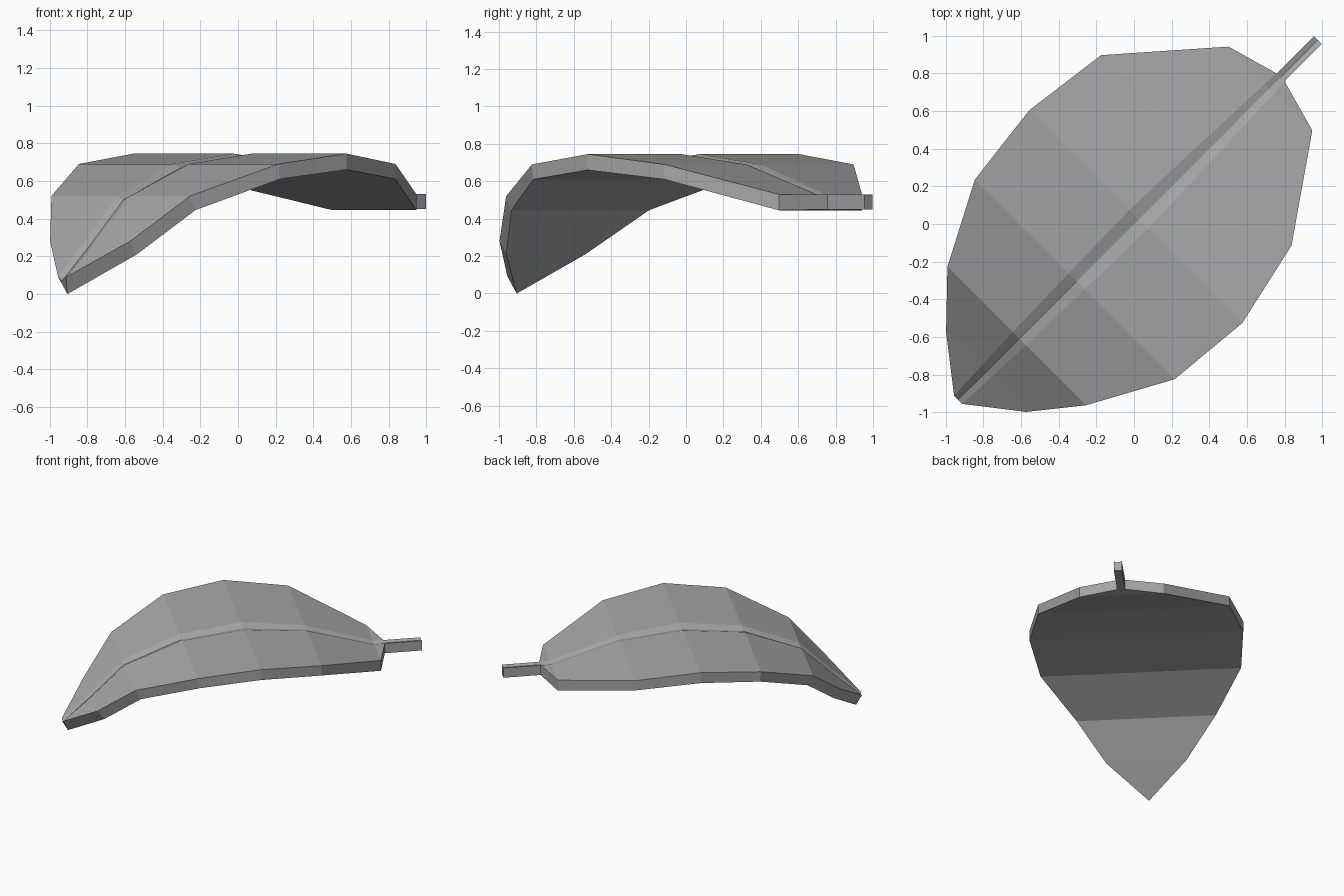
import bpy
import bmesh
from math import sqrt

cube = bpy.data.objects.get("Cube")
if cube:
    bpy.data.objects.remove(cube, do_unlink=True)

# One flat colour
grey = bpy.data.materials.new("mid_grey")
grey.use_nodes = True
colour = (0.38, 0.38, 0.38, 1.0)
grey.diffuse_color = colour
grey.node_tree.nodes["Principled BSDF"].inputs["Base Color"].default_value = colour

# Leaf stations from tip to stem end:
# along, top z, right width, left width, groove half width, groove depth,
# underside shift along, underside z
stations = [
    (-1.32, 0.09, 0.03, 0.03, 0.03, 0.02, 0.04, 0.00),
    (-1.11, 0.28, 0.30, 0.30, 0.04, 0.02, 0.05, 0.21),
    (-0.86, 0.52, 0.50, 0.54, 0.05, 0.02, 0.04, 0.445),
    (-0.43, 0.69, 0.735, 0.764, 0.06, 0.02, 0.01, 0.61),
    (0.035, 0.745, 0.778, 0.82, 0.07, 0.02, 0.00, 0.66),
    (0.51, 0.69, 0.672, 0.757, 0.055, 0.015, 0.00, 0.61),
    (1.02, 0.53, 0.318, 0.311, 0.035, 0.01, 0.00, 0.445),
    (1.10, 0.53, 0.03, 0.03, 0.03, 0.01, 0.00, 0.45),
    (1.38, 0.53, 0.03, 0.03, 0.03, 0.01, 0.00, 0.45),
]


def place(along, across, z):
    """Turn leaf coordinates onto the diagonal."""
    return ((along + across) / sqrt(2), (along - across) / sqrt(2), z)


bm = bmesh.new()
rings = []
for i, (u, z, right, left, g, depth, shift, low) in enumerate(stations):
    narrow = 0.0 if i == 0 else 1.0      # underside ends in a point
    ring = [(u, -left, z), (u, -g, z), (u, 0, z - depth), (u, g, z),
            (u, right, z), (u + shift, right * narrow, low),
            (u + shift, -left * narrow, low)]
    rings.append([bm.verts.new(place(*p)) for p in ring])

# Skin between stations, then close both ends
for a, b in zip(rings, rings[1:]):
    for k in range(len(a)):
        n = (k + 1) % len(a)
        bm.faces.new((a[k], a[n], b[n], b[k]))
bm.faces.new(rings[0])
bm.faces.new(rings[-1])

# Collapse the repeated corners at the tip and stem
bmesh.ops.remove_doubles(bm, verts=bm.verts, dist=0.0005)
bmesh.ops.recalc_face_normals(bm, faces=bm.faces)

mesh = bpy.data.meshes.new("leaf")
bm.to_mesh(mesh)
bm.free()
mesh.materials.append(grey)
leaf = bpy.data.objects.new("leaf", mesh)
bpy.context.collection.objects.link(leaf)
